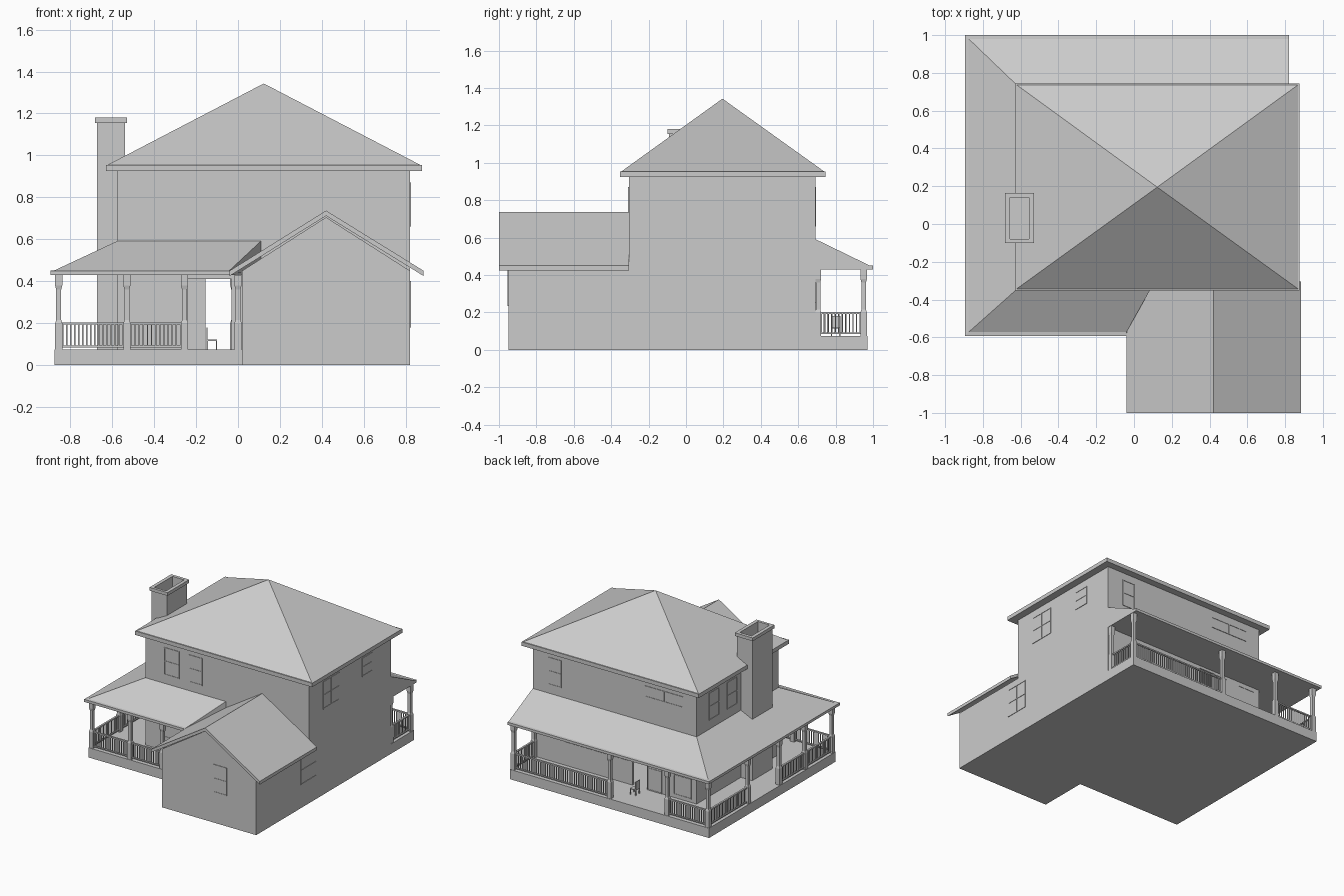
import bpy, bmesh, math

if "Cube" in bpy.data.objects:
    bpy.data.objects.remove(bpy.data.objects["Cube"])

def make(name, verts, faces):
    me = bpy.data.meshes.new(name)
    me.from_pydata(verts, [], faces)
    bm = bmesh.new()
    bm.from_mesh(me)
    bmesh.ops.recalc_face_normals(bm, faces=bm.faces)
    bm.to_mesh(me)
    bm.free()
    ob = bpy.data.objects.new(name, me)
    bpy.context.collection.objects.link(ob)
    return ob

def boxes(name, items):
    """One object from boxes given as (x0, x1, y0, y1, z0, z1)."""
    v, f = [], []
    for x0, x1, y0, y1, z0, z1 in items:
        n = len(v)
        v += [(x, y, z) for z in (z0, z1) for x, y in ((x0, y0), (x1, y0), (x1, y1), (x0, y1))]
        f += [[n + i for i in q] for q in ((0, 1, 2, 3), (4, 5, 6, 7), (0, 1, 5, 4),
                                           (1, 2, 6, 5), (2, 3, 7, 6), (3, 0, 4, 7))]
    return make(name, v, f)

def loft(name, rings):
    """Bridge equal rings of points and cap both ends."""
    n = len(rings[0])
    v = [p for r in rings for p in r]
    f = [(a * n + i, a * n + (i + 1) % n, (a + 1) * n + (i + 1) % n, (a + 1) * n + i)
         for a in range(len(rings) - 1) for i in range(n)]
    f += [tuple(range(n)), tuple(range(len(v) - n, len(v)))]
    return make(name, v, f)

# House footprint
X0, X1, Y0, Y1 = -0.575, 0.82, -0.305, 0.692
FL, TOP, T = 0.075, 0.93, 0.02

# Foundation and porch deck
boxes("porch_deck", [(-0.875, X1, Y0, 0.97, 0, FL), (-0.875, 0.02, -0.57, Y0, 0, FL)])

# Hollow main walls with a front and a back doorway
def wall_with_door(name, y, a, b):
    boxes(name, [(X0, a, y, y + T, FL, TOP), (b, X1, y, y + T, FL, TOP), (a, b, y, y + T, 0.41, TOP)])
wall_with_door("front_wall", Y0, -0.24, -0.03)
wall_with_door("back_wall", Y1 - T, -0.155, -0.03)
boxes("side_walls", [(x, x + T, Y0 + T, Y1 - T, FL, TOP) for x in (X0, X1 - T)])
boxes("upper_floor", [(X0 + T, X1 - T, Y0 + T, Y1 - T, 0.43, 0.45)])

# Main hip roof on a flat eave
ex0, ex1, ey0, ey1 = -0.63, 0.877, -0.352, 0.745
boxes("main_eave", [(ex0, ex1, ey0, ey1, 0.925, 0.955)])
g = 0.008
make("main_roof", [(ex0 + g, ey0 + g, 0.955), (ex1 - g, ey0 + g, 0.955), (ex1 - g, ey1 - g, 0.955),
                   (ex0 + g, ey1 - g, 0.955), (0.123, 0.195, 1.343)],
     [(0, 1, 4), (1, 2, 4), (2, 3, 4), (3, 0, 4), (3, 2, 1, 0)])

# Front wing: gabled body and roof slab
loft("wing_body", [[(x, y, z) for x, z in ((0.02, 0), (X1, 0), (X1, 0.45), (0.42, 0.705), (0.02, 0.45))]
                   for y in (-0.95, Y0)])
loft("wing_roof", [[(x, y, z) for x, z in ((-0.04, 0.425), (-0.04, 0.45), (0.42, 0.737), (0.885, 0.45),
                                           (0.885, 0.425), (0.42, 0.712))] for y in (-1.0, Y0)])

# Wrap-around porch roof: wedge section swept round the corners
def wedge(ox, oy, ix, iy, gx=0, gy=0):
    return [(ox, oy, 0.43), (ox, oy, 0.45), (ox + gx, oy + gy, 0.452), (ix, iy, 0.592), (ix, iy, 0.43)]
loft("porch_roof", [wedge(X1, 1.0, X1, Y1, 0, -0.02), wedge(-0.895, 1.0, X0, Y1, 0.02, -0.02),
                    wedge(-0.895, -0.592, X0, Y0, 0.02, 0.02), wedge(-0.04, -0.592, 0.11, Y0, 0, 0.02)])

# Chimney: hollow shaft and cap
def tube(name, x0, x1, y0, y1, z0, z1, hx0, hx1, hy0, hy1):
    boxes(name, [(x0, hx0, y0, y1, z0, z1), (hx1, x1, y0, y1, z0, z1),
                 (hx0, hx1, y0, hy0, z0, z1), (hx0, hx1, hy1, y1, z0, z1)])
hole = (-0.656, -0.556, -0.08, 0.14)
tube("chimney_shaft", -0.672, -0.54, -0.09, 0.154, FL, 1.155, *hole)
tube("chimney_cap", -0.683, -0.53, -0.1, 0.164, 1.155, 1.18, *hole)
boxes("chimney_fill", [(*hole, FL, 1.0)])

# Porch posts with base and capital blocks
PX, PY, PF = -0.855, 0.95, -0.55
posts = [(PX, PY), (-0.51, PY), (-0.02, PY), (0.8, PY), (PX, 0.47), (PX, 0.09), (PX, -0.22),
         (PX, PF), (-0.53, PF), (-0.255, PF), (0.0, PF), (0.8, 0.706)]
def post(x, y):
    out = []
    for h, z in ((0.017, FL), (0.017, 0.2), (0.012, 0.215), (0.012, 0.36), (0.017, 0.38), (0.017, 0.43)):
        out.append([(x - h, y - h, z), (x + h, y - h, z), (x + h, y + h, z), (x - h, y + h, z)])
    return out
for i, (x, y) in enumerate(posts):
    loft(f"porch_post_{i + 1}", post(x, y))

# Railings: two rails and thin balusters between two points
def railing(name, a, b):
    (ax, ay), (bx, by) = a, b
    x0, x1, y0, y1 = min(ax, bx), max(ax, bx), min(ay, by), max(ay, by)
    r = 0.007
    items = [(x0 - r * (x0 == x1), x1 + r * (x0 == x1), y0 - r * (y0 == y1), y1 + r * (y0 == y1), z, z + h)
             for z, h in ((0.085, 0.008), (0.193, 0.01))]
    n = round(math.hypot(bx - ax, by - ay) / 0.019)
    for i in range(1, n):
        x, y = ax + (bx - ax) * i / n, ay + (by - ay) * i / n
        items.append((x - 0.003, x + 0.003, y - 0.003, y + 0.003, 0.093, 0.193))
    boxes(name, items)
for i, (a, b) in enumerate(((0, 1), (2, 3), (0, 4), (5, 6), (6, 7), (7, 8), (8, 9), (3, 11))):
    railing(f"porch_railing_{i + 1}", posts[a], posts[b])

# Windows: frame, middle bars and pane, slightly proud of the wall
def window(name, side, a, b, z0, z1, at=None, split=1):
    w, d = 0.006, 0.004
    bars = [(a, b, z0, z0 + w, d), (a, b, z1 - w, z1, d), (a, a + w, z0, z1, d), (b - w, b, z0, z1, d),
            (a, b, z0, z1, 0.001)]
    if b - a < 0.3:
        m = (z0 + z1) / 2
        bars.append((a, b, m - w / 2, m + w / 2, d))
    for i in range(1, split):
        m = a + (b - a) * i / split
        bars.append((m - w / 2, m + w / 2, z0, z1, d))
    items = []
    for p, q, u, v, t in bars:
        if side == "front":
            y = Y0 if at is None else at
            items.append((p, q, y - t, y + 0.002, u, v))
        elif side == "back":
            items.append((p, q, Y1 - 0.002, Y1 + t, u, v))
        elif side == "right":
            items.append((X1 - 0.002, X1 + t, p, q, u, v))
        else:
            items.append((X0 - t, X0 + 0.002, p, q, u, v))
    boxes(name, items)
window("front_upper_window_1", "front", -0.415, -0.285, 0.66, 0.87)
window("front_upper_window_2", "front", -0.2, -0.09, 0.66, 0.87)
window("front_porch_window", "front", -0.455, -0.325, 0.18, 0.395)
window("wing_front_window", "front", 0.46, 0.57, 0.235, 0.45, at=-0.95)
window("right_upper_window", "right", -0.14, 0.06, 0.66, 0.87, split=2)
window("right_small_window", "right", 0.335, 0.46, 0.728, 0.87)
window("wing_side_window", "right", -0.41, -0.22, 0.18, 0.4, split=2)
window("left_upper_window_1", "left", 0.42, 0.54, 0.66, 0.87)
window("left_upper_window_2", "left", 0.2, 0.32, 0.66, 0.87)
window("back_upper_window", "back", 0.575, 0.685, 0.66, 0.87)
window("back_wide_window", "back", -0.46, -0.135, 0.785, 0.87, split=2)
window("back_lower_window", "back", 0.0, 0.55, 0.25, 0.39, split=3)
window("back_porch_window", "back", -0.53, -0.38, 0.1, 0.4)
window("sliding_door", "back", -0.28, -0.155, FL, 0.41)

# Small chair on the back porch
cx, cy = -0.125, 0.8
boxes("porch_chair", [(cx - 0.025, cx + 0.025, cy - 0.025, cy + 0.025, 0.115, 0.121),
                      (cx - 0.025, cx - 0.02, cy - 0.025, cy + 0.025, 0.121, 0.18)] +
      [(cx + i * 0.022 - 0.003, cx + i * 0.022 + 0.003, cy + j * 0.022 - 0.003, cy + j * 0.022 + 0.003, FL, 0.115)
       for i in (-1, 1) for j in (-1, 1)])
